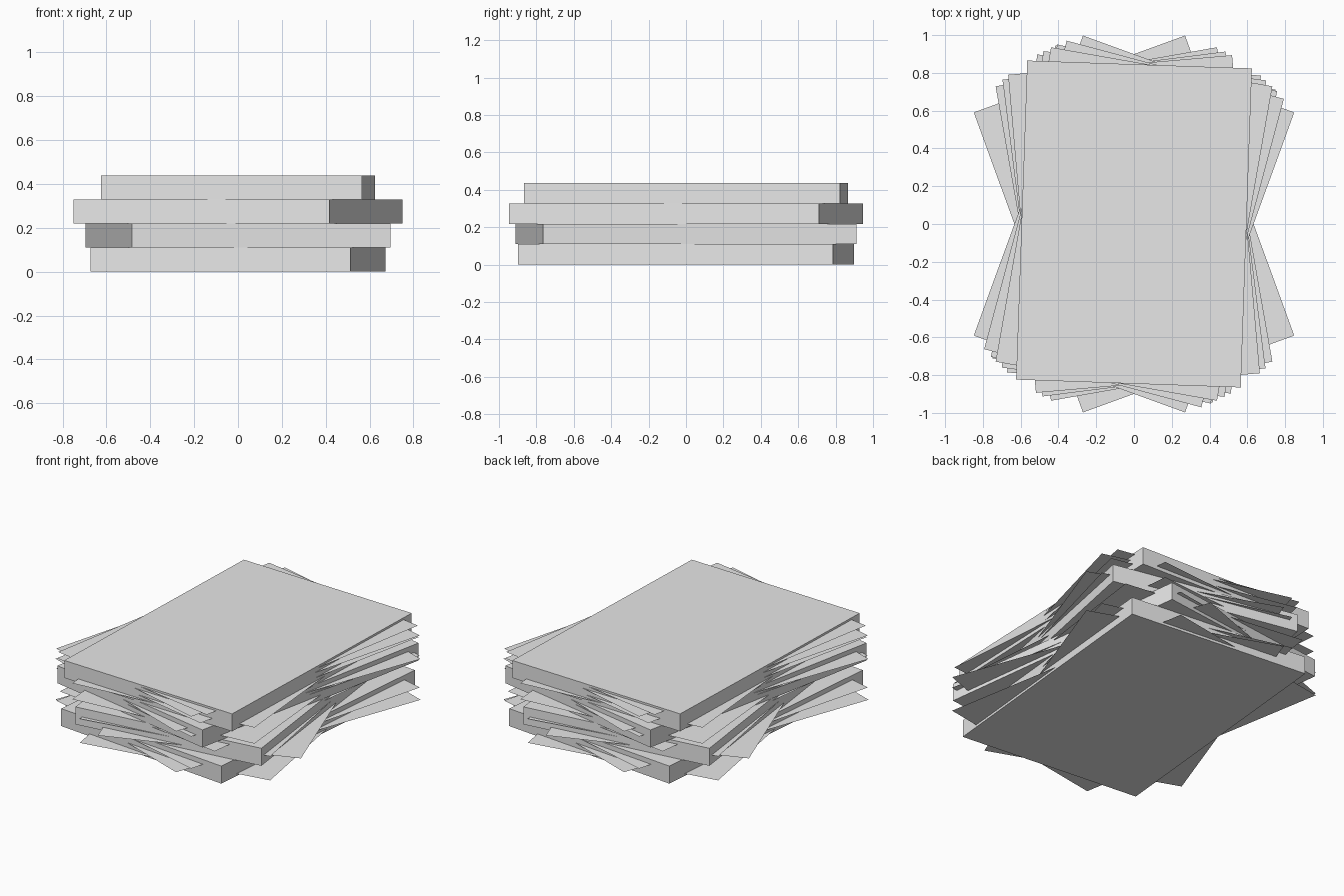
import bpy
import bmesh
import math
from mathutils import Matrix

cube = bpy.data.objects.get("Cube")
if cube:
    bpy.data.objects.remove(cube, do_unlink=True)

WIDTH, DEPTH, THICK = 1.19, 1.69, 0.1094

# One plain paper colour for everything
paper = bpy.data.materials.new("paper_grey")
paper.use_nodes = True
colour = (0.8, 0.8, 0.8, 1.0)
paper.diffuse_color = colour
paper.node_tree.nodes["Principled BSDF"].inputs["Base Color"].default_value = colour


def add_paper(name, angle, z, thickness=0.0):
    """A page-sized rectangle turned about z; thick ones become closed blocks."""
    bm = bmesh.new()
    if thickness:
        bmesh.ops.create_cube(bm, size=1.0)
        bmesh.ops.translate(bm, vec=(0, 0, 0.5), verts=bm.verts)
    else:
        bmesh.ops.create_grid(bm, x_segments=1, y_segments=1, size=0.5)
    bmesh.ops.scale(bm, vec=(WIDTH, DEPTH, thickness or 1.0), verts=bm.verts)
    bmesh.ops.rotate(bm, cent=(0, 0, 0), verts=bm.verts,
                     matrix=Matrix.Rotation(math.radians(angle), 3, "Z"))
    mesh = bpy.data.meshes.new(name)
    bm.to_mesh(mesh)
    bm.free()
    mesh.materials.append(paper)
    obj = bpy.data.objects.new(name, mesh)
    obj.location.z = z
    bpy.context.collection.objects.link(obj)


# Thick blocks of paper, bottom to top
for i, angle in enumerate((-5.4, 7.2, -11.4, -2.0)):
    add_paper(f"paper_block_{i + 1}", angle, i * THICK, THICK)

# Loose single sheets fanned out through the pile: (angle, height)
sheets = [
    (10, 0.015), (-20, 0.045), (-15, 0.08),
    (20, 0.13), (10, 0.165), (-7.5, 0.2),
    (5, 0.25), (-15, 0.28), (-20, 0.3),
    (5, 0.35), (-12, 0.37), (-15, 0.405), (-10, 0.425),
]
for i, (angle, z) in enumerate(sheets):
    add_paper(f"loose_sheet_{i + 1}", angle, z)
